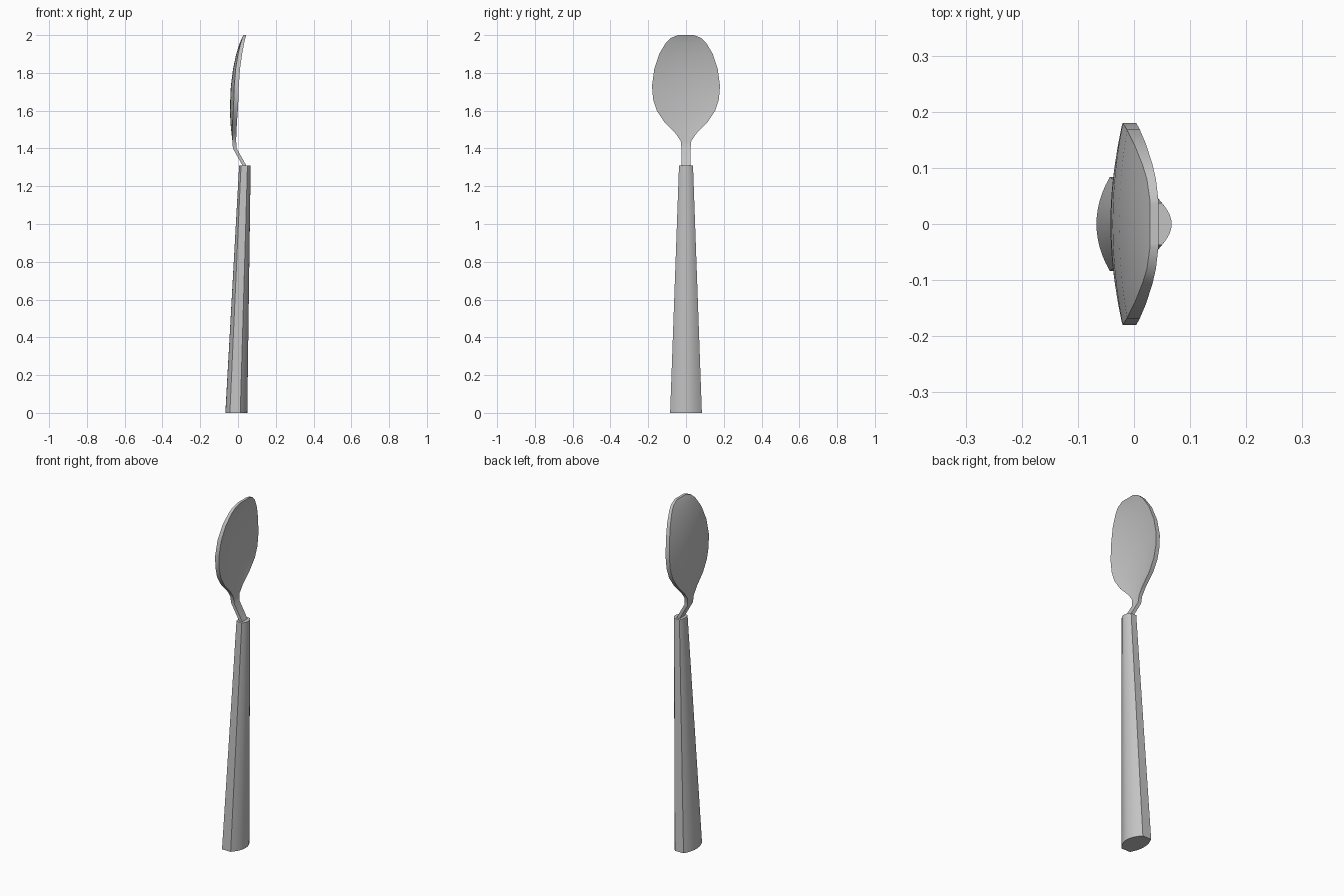
import bpy, bmesh, math

cube = bpy.data.objects.get("Cube")
if cube:
    bpy.data.objects.remove(cube)

steel = bpy.data.materials.new("brushed grey")
steel.use_nodes = True
steel.diffuse_color = (0.55, 0.55, 0.55, 1)
steel.node_tree.nodes["Principled BSDF"].inputs["Base Color"].default_value = (0.55, 0.55, 0.55, 1)


def loft(name, rings):
    """Skin closed rings of points, cap both ends and shade by angle."""
    bm = bmesh.new()
    loops = [[bm.verts.new(p) for p in ring] for ring in rings]
    for low, high in zip(loops, loops[1:]):
        for i in range(len(low)):
            j = (i + 1) % len(low)
            bm.faces.new((low[i], low[j], high[j], high[i]))
    # Caps are strips between the two long sides of the ring
    for ring in (loops[0], loops[-1]):
        n = len(ring)
        for i in range(n // 2 - 1):
            bm.faces.new((ring[i], ring[i + 1], ring[n - 2 - i], ring[n - 1 - i]))
    bmesh.ops.recalc_face_normals(bm, faces=bm.faces)
    mesh = bpy.data.meshes.new(name)
    bm.to_mesh(mesh)
    bm.free()
    mesh.materials.append(steel)
    obj = bpy.data.objects.new(name, mesh)
    bpy.context.collection.objects.link(obj)
    bpy.ops.object.select_all(action='DESELECT')
    obj.select_set(True)
    bpy.context.view_layer.objects.active = obj
    bpy.ops.object.shade_smooth_by_angle(angle=math.radians(35))


def section(z, half, back, front, steps=12):
    """Ring made of a back and a front curve, each a function of t in -1..1."""
    ts = [2 * i / steps - 1 for i in range(steps + 1)]
    return ([(back(t), half * t, z) for t in ts]
            + [(front(t), half * t, z) for t in reversed(ts)])


# Handle: flat narrow sides, bowed wide faces, tapering upwards
def handle_ring(z, half, back, front, back_bow, front_bow):
    return section(z, half, lambda t: back - back_bow * (1 - t * t),
                   lambda t: front + front_bow * (1 - t * t))


loft("handle", [handle_ring(0, 0.084, -0.043, 0.012, 0.024, 0.037),
                handle_ring(1.31, 0.037, 0.016, 0.05, 0.01, 0.017)])

# Neck and bowl: height, half width, centre of the rim, depth, thickness
stations = [
    (1.29, 0.024, 0.045, 0, 0.02), (1.40, 0.024, -0.017, 0, 0.02),
    (1.44, 0.028, -0.02, 0, 0.02), (1.48, 0.056, -0.019, 0.005, 0.021),
    (1.54, 0.115, -0.017, 0.012, 0.023), (1.60, 0.155, -0.013, 0.017, 0.024),
    (1.66, 0.174, -0.01, 0.019, 0.024), (1.73, 0.18, -0.008, 0.018, 0.024),
    (1.82, 0.168, -0.001, 0.014, 0.023), (1.90, 0.142, 0.011, 0.01, 0.021),
    (1.96, 0.106, 0.024, 0.005, 0.018), (1.985, 0.08, 0.031, 0.002, 0.016),
    (2.0, 0.042, 0.036, 0, 0.015),
]


def bowl_ring(z, half, rim, depth, thick):
    def dish(t):
        return rim - depth * (1 - t * t)
    return section(z, half, lambda t: dish(t) - thick / 2, lambda t: dish(t) + thick / 2)


loft("neck_and_bowl", [bowl_ring(*s) for s in stations])
